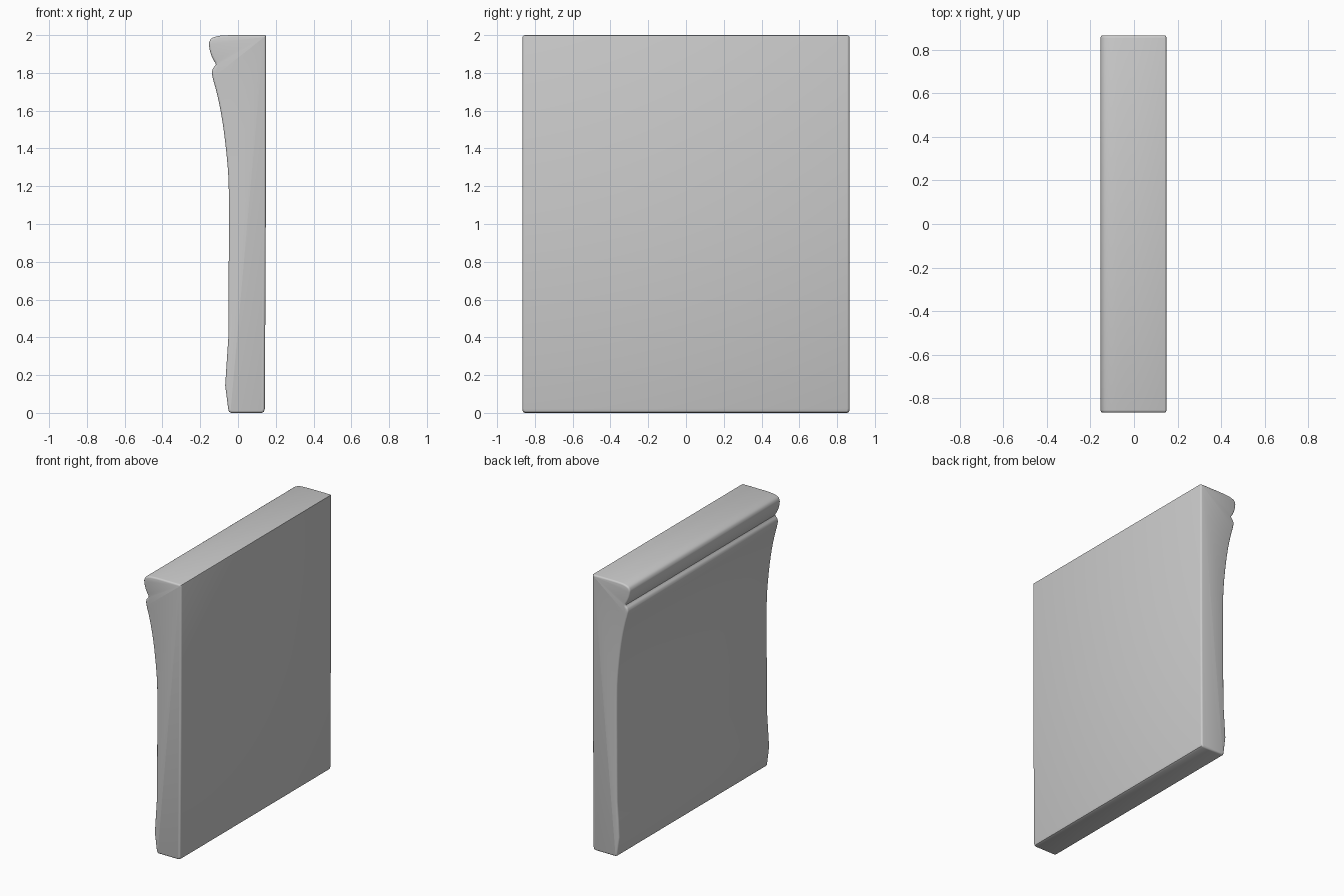
import bpy, bmesh, math
from mathutils import Vector

if "Cube" in bpy.data.objects:
    bpy.data.objects.remove(bpy.data.objects["Cube"])

HALF = 0.865    # half length along y
ROUND = 0.012   # softened end edges

# Moulded side, bottom to top (x, z)
side = [(-0.035, 0.0), (-0.047, 0.006), (-0.052, 0.022), (-0.051, 0.4), (-0.049, 0.8),
        (-0.048, 1.1), (-0.051, 1.25), (-0.064, 1.4), (-0.079, 1.52), (-0.098, 1.63),
        (-0.119, 1.72), (-0.135, 1.78), (-0.138, 1.805), (-0.132, 1.825), (-0.117, 1.845),
        (-0.128, 1.865), (-0.142, 1.895), (-0.152, 1.935), (-0.153, 1.96),
        (-0.143, 1.98), (-0.118, 1.992), (-0.06, 1.999), (0.0, 2.0)]
# Flat back, top to bottom
back = [(0.14, 2.0), (0.147, 1.998), (0.149, 1.99), (0.147, 1.0),
        (0.142, 0.022), (0.137, 0.006), (0.125, 0.0)]


def smooth(pts, n):
    """Catmull-Rom style curve through the points with chord-scaled tangents."""
    p = [Vector(q) for q in pts]
    tan = []
    for i in range(len(p)):
        if i in (0, len(p) - 1):
            a, b = max(i - 1, 0), min(i + 1, len(p) - 1)
            tan.append((p[b] - p[a]).normalized())
        else:
            l0, l1 = (p[i] - p[i-1]).length, (p[i+1] - p[i]).length
            t = (p[i] - p[i-1]) / l0 * l1 + (p[i+1] - p[i]) / l1 * l0
            tan.append(t / (l0 + l1))
    out = []
    for i in range(len(p) - 1):
        d = (p[i+1] - p[i]).length
        for k in range(n):
            s = k / n
            out.append(p[i] * (2*s**3 - 3*s*s + 1) + tan[i] * d * (s**3 - 2*s*s + s)
                       + p[i+1] * (3*s*s - 2*s**3) + tan[i+1] * d * (s**3 - s*s))
    return out + [p[-1]]


outline = smooth(side, 3) + [Vector(q) for q in back]
count = len(outline)


def inset(d):
    """Move the outline inward by d."""
    res = []
    for i, q in enumerate(outline):
        t = (q - outline[i-1]).normalized() + (outline[(i+1) % count] - q).normalized()
        t.normalize()
        res.append(q + Vector((t.y, -t.x)) * d)
    return res


# Panel: outline swept along y with rounded ends
angles = [math.pi / 2 * k / 3 for k in range(4)]
stations = [(-HALF + ROUND * (1 - math.sin(a)), ROUND * (1 - math.cos(a))) for a in reversed(angles)]
stations += [(-y, d) for y, d in reversed(stations)]
bm = bmesh.new()
rings = [[bm.verts.new((q.x, y, q.y)) for q in inset(d)] for y, d in stations]
for r0, r1 in zip(rings, rings[1:]):
    for i in range(count):
        j = (i + 1) % count
        bm.faces.new((r0[i], r0[j], r1[j], r1[i]))
bm.faces.new(rings[0])
bm.faces.new(rings[-1][::-1])
bmesh.ops.recalc_face_normals(bm, faces=bm.faces)

mesh = bpy.data.meshes.new("moulded_panel")
bm.to_mesh(mesh)
bm.free()
panel = bpy.data.objects.new("moulded_panel", mesh)
bpy.context.collection.objects.link(panel)
bpy.context.view_layer.objects.active = panel
panel.select_set(True)
bpy.ops.object.shade_smooth_by_angle(angle=math.radians(40))
